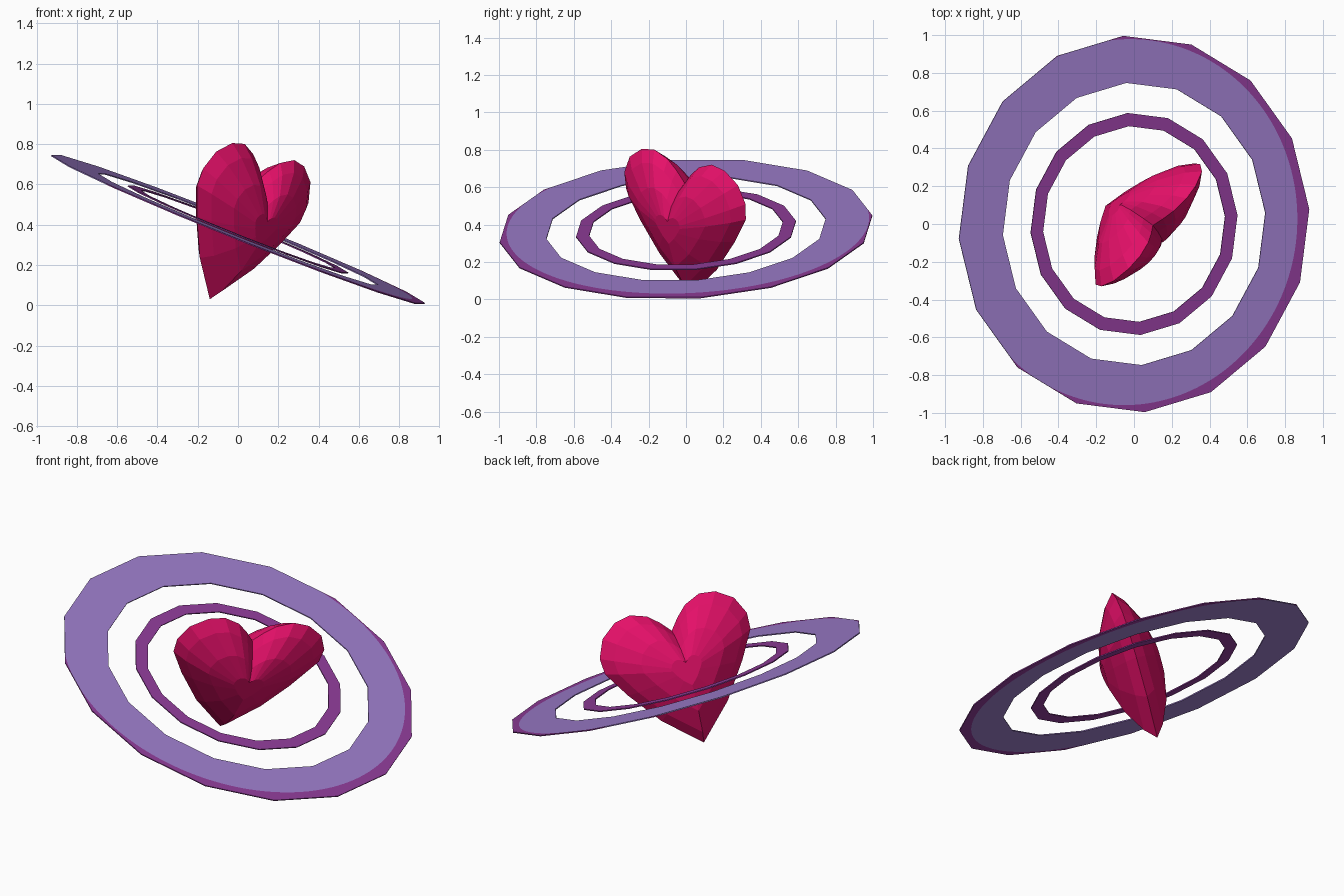
import bpy, bmesh, math
from mathutils import Vector, Matrix

if "Cube" in bpy.data.objects:
    bpy.data.objects.remove(bpy.data.objects["Cube"])


def material(name, rgb):
    m = bpy.data.materials.new(name)
    m.diffuse_color = (*rgb, 1)
    m.use_nodes = True
    m.node_tree.nodes["Principled BSDF"].inputs["Base Color"].default_value = m.diffuse_color
    return m


RED = material("crimson", (0.78, 0.005, 0.14))
LAVENDER = material("lavender", (0.337, 0.205, 0.597))
PURPLE = material("purple", (0.275, 0.045, 0.32))


def frame(origin, x, z):
    """Matrix with the given origin, z axis and approximate x axis."""
    z = Vector(z).normalized()
    x = Vector(x)
    x = (x - z * x.dot(z)).normalized()
    y = z.cross(x)
    m = Matrix((x, y, z)).transposed().to_4x4()
    m.translation = Vector(origin)
    return m


def finish(bm, name, mats, matrix):
    bmesh.ops.remove_doubles(bm, verts=bm.verts, dist=1e-5)
    bmesh.ops.recalc_face_normals(bm, faces=bm.faces)
    me = bpy.data.meshes.new(name)
    bm.to_mesh(me)
    bm.free()
    for m in mats:
        me.materials.append(m)
    ob = bpy.data.objects.new(name, me)
    ob.matrix_world = matrix
    bpy.context.collection.objects.link(ob)
    return ob


# Rings: flat 16-sided bands in one tilted plane
SIDES, SUB, PHASE = 16, 12, math.radians(4.5)
ring_frame = frame((0, 0, 0.376), (1, 0, -0.4), (0.4, -0.05, 1))


def polygon_radius(r, a):
    step = 2 * math.pi / SIDES
    d = (a - PHASE) % step - step / 2
    return r * math.cos(step / 2) / math.cos(d)


def circle_radius(r, cx, cy, a):
    along = cx * math.cos(a) + cy * math.sin(a)
    across = cx * math.sin(a) - cy * math.cos(a)
    return along + math.sqrt(r * r - across * across)


def ring(name, r_in, r_out, mats, circle=None):
    bm = bmesh.new()
    n = SIDES * SUB if circle else SIDES
    rows = []
    for i in range(n):
        a = PHASE + 2 * math.pi * i / n + 1e-9
        inner, outer = polygon_radius(r_in, a), polygon_radius(r_out, a)
        # the painted rim starts at an off-centre circle
        mid = min(outer, circle_radius(*circle, a)) if circle else outer
        rows.append([bm.verts.new((r * math.cos(a), r * math.sin(a), 0))
                     for r in (inner, mid, outer)])
    for i in range(n):
        p, q = rows[i], rows[(i + 1) % n]
        for k in (0, 1):
            f = bm.faces.new((p[k], p[k + 1], q[k + 1], q[k]))
            if f.calc_area() < 1e-7:
                bm.faces.remove(f)
            else:
                f.material_index = k
    ob = finish(bm, name, mats, ring_frame)
    s = ob.modifiers.new("thickness", "SOLIDIFY")
    s.thickness = 0.006
    s.offset = 0


ring("outer_ring", 0.75, 1.0, [LAVENDER, PURPLE], (0.97, -0.04, 0.01))
ring("inner_ring", 0.52, 0.59, [PURPLE])

# Heart: faceted lens made from shrinking outlines on both sides
half = [(0.19, 0.18), (0.33, 0.37), (0.42, 0.52), (0.425, 0.61), (0.38, 0.71),
        (0.29, 0.775), (0.2, 0.79), (0.11, 0.755), (0.05, 0.70)]
outline = [(0, 0)] + half + [(0, 0.64)] + [(-x, y) for x, y in reversed(half)]
CENTRE = 0.43

bm = bmesh.new()
rim = [bm.verts.new((x, y, 0)) for x, y in outline]
for side in (1, -1):
    last = rim
    for s, h in ((0.85, 0.055), (0.55, 0.12), (0.2, 0.158)):
        loop = [bm.verts.new((x * s, CENTRE + (y - CENTRE) * s, side * h))
                for x, y in outline]
        for i in range(len(loop)):
            j = (i + 1) % len(loop)
            bm.faces.new((last[i], last[j], loop[j], loop[i]))
        last = loop
    bm.faces.new(last)
bmesh.ops.triangulate(bm, faces=bm.faces)
up = Vector((0.355, -0.083, 0.932)).normalized()
across = Vector((0.613, 0.76, -0.2))
finish(bm, "heart", [RED], frame((-0.14, 0.03, 0.03), across, across.cross(up)))
